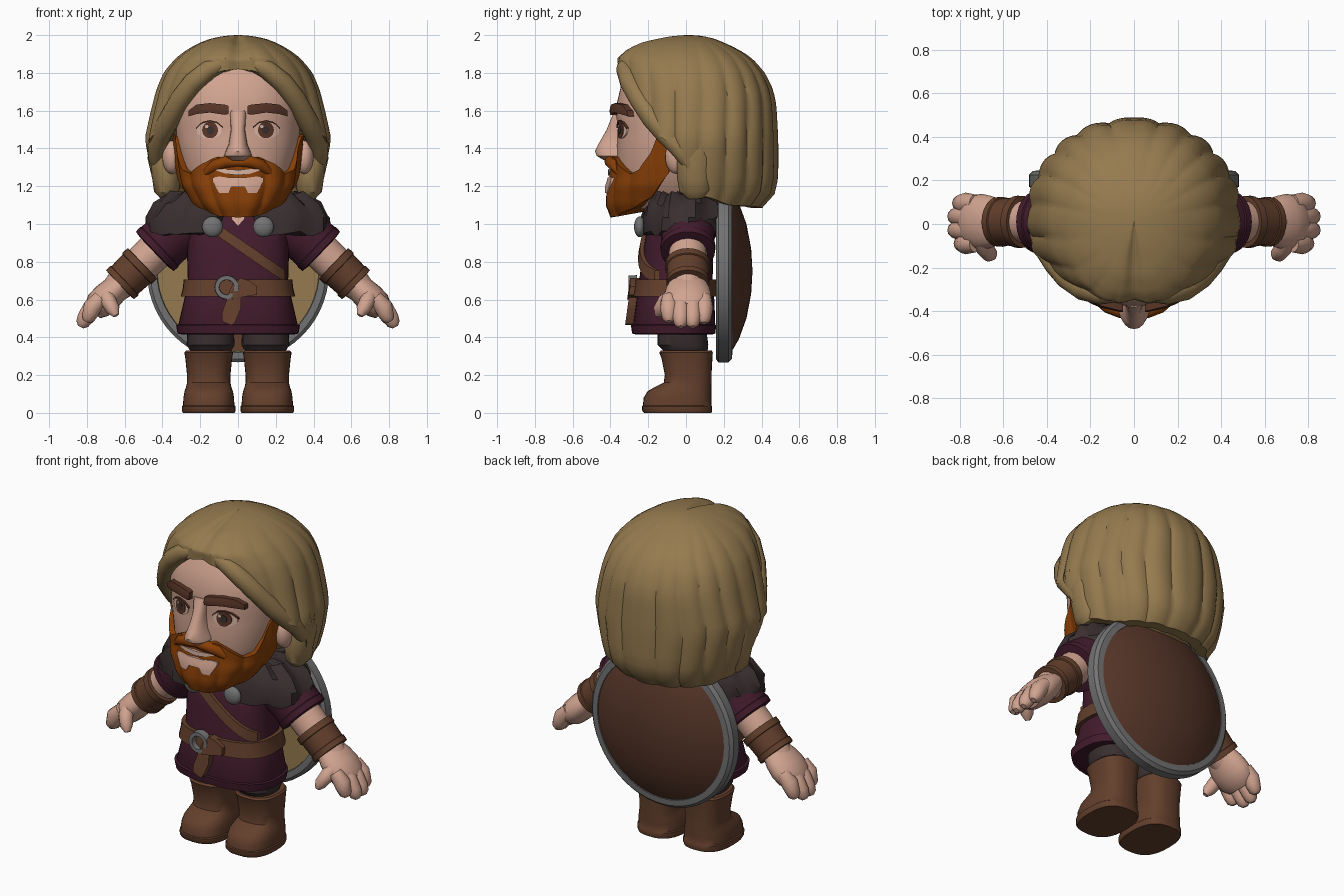
import bpy, bmesh, math, random
from mathutils import Vector, Matrix

if "Cube" in bpy.data.objects:
    bpy.data.objects.remove(bpy.data.objects["Cube"])

random.seed(4)
TAU = math.tau


def material(name, rgb):
    m = bpy.data.materials.new(name)
    m.diffuse_color = (*rgb, 1)
    m.use_nodes = True
    m.node_tree.nodes["Principled BSDF"].inputs["Base Color"].default_value = m.diffuse_color
    return m


HAIR = material("blond hair", (0.30, 0.195, 0.078))
SKIN = material("skin", (0.64, 0.37, 0.28))
BEARD = material("ginger beard", (0.25, 0.05, 0.002))
BROW = material("dark brown", (0.10, 0.036, 0.02))
TUNIC = material("plum cloth", (0.055, 0.011, 0.025))
LEATHER = material("leather", (0.125, 0.05, 0.025))
FUR = material("charcoal fur", (0.042, 0.028, 0.029))
METAL = material("grey metal", (0.17, 0.17, 0.17))
WOOD = material("shield brown", (0.095, 0.037, 0.022))
PALE = material("pale", (0.70, 0.46, 0.37))


def lerp(tab, z):
    """Interpolate rows keyed by their first value."""
    if z <= tab[0][0]:
        return tab[0][1:]
    for a, b in zip(tab, tab[1:]):
        if z <= b[0]:
            f = (z - a[0]) / (b[0] - a[0])
            return [p + (q - p) * f for p, q in zip(a[1:], b[1:])]
    return tab[-1][1:]


def section(a, w, yf, yb, cy, e):
    """Point on a rounded outline; angle 0 is the front."""
    s, c = math.sin(a), math.cos(a)
    x = w * math.copysign(abs(s) ** (2 / e), s)
    y = abs(c) ** (2 / e) * ((yf - cy) if c > 0 else (yb - cy))
    return x, cy + y


def finish(name, bm, mat):
    bmesh.ops.remove_doubles(bm, verts=bm.verts, dist=1e-5)
    bmesh.ops.recalc_face_normals(bm, faces=bm.faces)
    me = bpy.data.meshes.new(name)
    bm.to_mesh(me)
    bm.free()
    me.materials.append(mat)
    ob = bpy.data.objects.new(name, me)
    bpy.context.collection.objects.link(ob)
    return ob


def skin_loops(name, rows, mat, caps=True):
    """Join a row of closed loops into a surface."""
    bm = bmesh.new()
    vs = [[bm.verts.new(p) for p in r] for r in rows]
    n = len(vs[0])
    for a, b in zip(vs, vs[1:]):
        for i in range(n):
            bm.faces.new((a[i], a[(i + 1) % n], b[(i + 1) % n], b[i]))
    if caps:
        bm.faces.new(vs[0])
        bm.faces.new(vs[-1])
    return finish(name, bm, mat)


def loft(name, tab, mat, cx=0, cy=None, e=2.3, n=32, grow=0):
    rows = []
    for z, w, yf, yb in tab:
        c = (yf + yb) / 2 if cy is None else cy
        ring = [section(TAU * i / n, w + grow, yf - grow, yb + grow, c, e) for i in range(n)]
        rows.append([(x + cx, y, z) for x, y in ring])
    return skin_loops(name, rows, mat)


def front_of(tab, cy=None, e=2.3):
    def f(x, z):
        w, yf, yb = lerp(tab, z)
        c = (yf + yb) / 2 if cy is None else cy
        return c + (yf - c) * max(0, 1 - min(1, abs(x / w)) ** e) ** (1 / e)
    return f


def strip(name, cols, surf, off, mat, n=4):
    """Thin plate following a surface; columns are x, low z, high z."""
    rows = []
    for x, lo, hi in cols:
        zs = [lo + (hi - lo) * i / n for i in range(n + 1)]
        rows.append([(x, surf(x, z) - off, z) for z in zs]
                    + [(x, surf(x, z) + 0.02, z) for z in reversed(zs)])
    return skin_loops(name, rows, mat)


def oval(cx, cz, rx, rz):
    return [(cx - rx * math.cos(math.pi * i / 12), cz - rz * math.sin(math.pi * i / 12) - 1e-4,
             cz + rz * math.sin(math.pi * i / 12) + 1e-4) for i in range(13)]


def tube(name, pts, mat, n=16, k=1):
    """Round tube through x, y, z, radius points; k stretches it sideways."""
    ps, rows = [Vector(p[:3]) for p in pts], []
    for i, p in enumerate(ps):
        d = (ps[min(i + 1, len(ps) - 1)] - ps[max(i - 1, 0)]).normalized()
        u = d.cross(Vector((0, 1, 0))).normalized()
        v = u.cross(d) * k
        rows.append([p + pts[i][3] * (u * math.cos(TAU * j / n) + v * math.sin(TAU * j / n)) for j in range(n)])
    return skin_loops(name, rows, mat)


def lathe(name, prof, mat, cx, cz, n=48):
    rows = [[(cx + r * math.cos(TAU * i / n), y, cz + r * math.sin(TAU * i / n)) for i in range(n)]
            for r, y in prof]
    return skin_loops(name, rows, mat, caps=False)


def ball(name, c, r, mat):
    bm = bmesh.new()
    bmesh.ops.create_uvsphere(bm, u_segments=24, v_segments=14, radius=1)
    bm.transform(Matrix.Translation(c) @ Matrix.Diagonal((*r, 1)))
    return finish(name, bm, mat)


# Head, neck and nose
head = [(1.08, .15, -.28, .1), (1.15, .24, -.34, .14), (1.3, .30, -.37, .2), (1.45, .325, -.365, .22),
        (1.52, .33, -.36, .22), (1.6, .33, -.375, .22), (1.75, .31, -.34, .2), (1.88, .22, -.25, .14)]
loft("head", head, SKIN, cy=-.08, n=48)
face = front_of(head, -.08)
loft("neck", [(.95, .13, -.13, .12), (1.2, .13, -.2, .12)], SKIN)
loft("nose", [(1.335, .05, -.43, -.3), (1.36, .074, -.472, -.3), (1.385, .066, -.482, -.3),
              (1.42, .05, -.465, -.3), (1.5, .037, -.42, -.3), (1.6, .045, -.38, -.3)], SKIN, cy=-.36, n=20)

# Beard, swept round the jaw as one solid
jaw = [(1.04, .19, -.40, 0), (1.1, .25, -.425, 0), (1.2, .31, -.42, 0), (1.25, .32, -.405, 0),
       (1.32, .33, -.405, 0), (1.48, .345, -.37, 0)]
top_edge = [(0, 1.33), (17, 1.355), (32, 1.32), (50, 1.265), (62, 1.285), (72, 1.37), (78, 1.46), (89, 1.48)]
low_edge = [(0, 1.035), (28, 1.04), (42, 1.06), (60, 1.09), (75, 1.14), (89, 1.27)]
rows = []
for i in range(-60, 61):
    deg = 89 * i / 60
    lo, hi = lerp(low_edge, abs(deg))[0], lerp(top_edge, abs(deg))[0]
    loop = []
    for j in range(11):
        z = lo + (hi - lo) * j / 10
        w, yf, _ = lerp(jaw, z)
        g = .014 * (abs(math.sin(math.radians(deg) * 7 + 2 * (z - 1.2))) - .7)
        x, y = section(math.radians(deg), w + g, yf - g, .2, -.08, 2.3)
        loop.append((x, y, z))
    (x0, y0, z0), (x1, y1, z1) = loop[0], loop[-1]
    rows.append([(x0 * .45, -.08 + (y0 + .08) * .45, z0 + .03)] + loop
                + [(x1 * .82, -.08 + (y1 + .08) * .82, z1)])
skin_loops("beard", rows, BEARD)
chin = front_of(jaw, -.08)
strip("lower_lip", [(-.135, 1.225, 1.245), (-.10, 1.165, 1.252), (-.05, 1.165, 1.245), (-.035, 1.195, 1.245),
                    (.035, 1.195, 1.245), (.05, 1.165, 1.245), (.10, 1.165, 1.252), (.135, 1.225, 1.245)],
      chin, .009, SKIN)
strip("smile", [(-.12, 1.285, 1.29), (-.06, 1.265, 1.29), (0, 1.258, 1.286), (.06, 1.265, 1.29),
                (.12, 1.285, 1.29)], chin, .009, PALE)

for s, side in ((1, "left"), (-1, "right")):
    # Facial details
    tube(side + "_moustache", [(0, -.40, 1.325, .02), (s * .06, -.40, 1.33, .032), (s * .12, -.375, 1.31, .034),
                               (s * .18, -.345, 1.265, .016)], BEARD, 12)
    strip(side + "_eye_white", oval(s * .152, 1.495, .066, .042), face, .006, PALE)
    strip(side + "_iris", oval(s * .148, 1.497, .042, .043), face, .009, BROW)
    strip(side + "_pupil", oval(s * .146, 1.497, .02, .022), face, .012, FUR)
    strip(side + "_eye_glint", oval(s * .146 - .02, 1.516, .009, .009), face, .014, PALE)
    strip(side + "_upper_lid", [(s * x, z, z + .008) for x, z in
                                ((.08, 1.507), (.11, 1.533), (.15, 1.542), (.19, 1.532), (.222, 1.503))],
          face, .012, BROW)
    strip(side + "_eyebrow", [(s * x, a, b) for x, a, b in
                              ((.05, 1.582, 1.625), (.07, 1.578, 1.632), (.15, 1.59, 1.64),
                               (.22, 1.582, 1.632), (.262, 1.57, 1.60))], face, .032, BROW)
    ball(side + "_ear", (s * .35, -.05, 1.355), (.05, .06, .09), SKIN)

    # Arm, running from the shoulder down and outwards
    def arm(t, r, y=.01, up=0):
        return (s * (.30 + .722 * t + .692 * up), y, .99 - .692 * t + .722 * up, r)
    tube(side + "_sleeve", [arm(-.12, .11), arm(0, .15), arm(.1, .142), arm(.155, .142), arm(.16, .147),
                            arm(.195, .144), arm(.2, .11)], TUNIC, 24)
    tube(side + "_arm", [arm(.05, .1), arm(.25, .1), arm(.42, .088), arm(.5, .072)], SKIN, 20)
    tube(side + "_bracer", [arm(.285, .09), arm(.287, .112), arm(.325, .113), arm(.328, .106), arm(.415, .102),
                            arm(.418, .108), arm(.45, .107), arm(.452, .08)], LEATHER, 24, 1.06)
    tube(side + "_palm", [arm(.43, .06), arm(.49, .074), arm(.55, .08), arm(.61, .076), arm(.65, .055)],
         SKIN, 20, 1.6)
    for i, (y, tip) in enumerate(((-.09, .715), (-.028, .755), (.035, .755), (.095, .725))):
        tube(f"{side}_finger_{i + 1}", [arm(.57, .04, y, .02), arm(.64, .049, y, .015), arm(tip - .05, .043, y),
                                        arm(tip - .017, .035, y, -.012), arm(tip, .016, y, -.018)], SKIN, 12)
    tube(side + "_thumb", [(s * .70, -.06, .63, .04), (s * .685, -.11, .59, .042), (s * .66, -.14, .545, .036),
                           (s * .645, -.15, .515, .016)], SKIN, 12)

    # Legs and boots
    loft(side + "_trouser_leg", [(.31, .10, -.11, .11), (.335, .112, -.125, .115), (.36, .127, -.15, .118),
                                 (.5, .12, -.15, .1)], FUR, s * .145)
    loft(side + "_boot", [(0, .137, -.222, .135), (.012, .142, -.232, .138), (.035, .142, -.233, .138),
                          (.04, .136, -.228, .135), (.08, .134, -.224, .135), (.115, .128, -.203, .135),
                          (.137, .12, -.165, .135), (.16, .115, -.118, .135), (.2, .115, -.112, .135),
                          (.29, .124, -.13, .14), (.32, .129, -.142, .142), (.33, .12, -.133, .136)],
         LEATHER, s * .155, e=2.6)
    ball(side + "_clasp", (s * .135, -.245, .985), (.055, .03, .055), METAL)
    # Swept fringe along the hairline, and the lock tucked behind the ear
    tube(side + "_fringe", [(s * .005, -.285, 1.86, .03), (s * .07, -.315, 1.855, .042),
                            (s * .15, -.32, 1.82, .05), (s * .235, -.295, 1.75, .055),
                            (s * .305, -.245, 1.66, .055), (s * .36, -.18, 1.56, .055),
                            (s * .405, -.11, 1.48, .055), (s * .43, -.045, 1.41, .05),
                            (s * .435, -.005, 1.35, .042), (s * .435, .02, 1.30, .02)], HAIR, 14)
    tube(side + "_hair_lock", [(s * .42, .05, 1.46, .05), (s * .405, .05, 1.36, .075), (s * .38, .05, 1.25, .075),
                               (s * .375, .055, 1.18, .07), (s * .365, .06, 1.145, .045)], HAIR, 16, 1.3)

# Hair: lobed shell whose lower edge changes round the head
tab = [(0, 0, .02, .02), (.14, .145, -.16, .15), (.2, .2, -.25, .2), (.28, .27, -.33, .28),
       (.346, .325, -.375, .345), (.447, .392, -.375, .415), (.54, .43, -.37, .46), (.608, .45, -.37, .475),
       (.742, .49, -.36, .485), (.837, .462, -.33, .485), (.9, .43, -.3, .48), (.93, .41, -.28, .455),
       (.955, .37, -.25, .40)]
edge = [(0, 1.82), (12, 1.81), (28, 1.76), (45, 1.66), (58, 1.53), (68, 1.46), (82, 1.40), (88, 1.30),
        (93, 1.16), (120, 1.10), (180, 1.085)]
N, T = 168, 24
rows = []
for j in range(T + 3):
    t = min(1, .015 + .985 * j / T)
    ring = []
    for i in range(N):
        a = TAU * i / N
        d = min(a, TAU - a)
        q = t * math.sqrt(2 - lerp(edge, math.degrees(d))[0])
        w, yf, yb = lerp(tab, q)
        x, y = section(a, w, yf, yb, .02, 2.15)
        lobe = abs(math.sin(9.5 * d + .6 * math.sin(3 * q + 2 * d))) ** .7
        part = math.exp(-(d / .16) ** 2)
        k = 1 + .042 * min(1, 1.6 * q) * (lobe - .8) - .08 * part * t
        z = 2 - q * q - .02 * part * math.sin(math.pi * t)
        if j == T + 1:
            k *= .84
        if j == T + 2:
            k, z = .45, 1.45
        ring.append((x * k, .02 + (y - .02) * k, z))
    rows.append(ring)
skin_loops("hair", rows, HAIR)
ball("hair_underside", (0, .19, 1.33), (.35, .235, .235), HAIR)

# Tunic, hem and belt
body = [(.42, .295, -.265, .14), (.47, .315, -.28, .155), (.6, .285, -.262, .15), (.68, .265, -.25, .14),
        (.85, .27, -.23, .145), (1.0, .27, -.2, .14), (1.1, .15, -.12, .1)]
loft("tunic", body, TUNIC, n=40, e=2.6)
loft("tunic_hem", [(.415, .295, -.265, .14), (.42, .32, -.285, .155), (.465, .328, -.292, .16),
                   (.47, .30, -.27, .15)], TUNIC, n=40, e=2.6)
chest = front_of(body, e=2.6)
loft("belt", [(z, *lerp(body, z)) for z in (.615, .66, .705)], LEATHER, n=40, e=2.6, grow=.022)
strip("chest_strap", [(-.15 + .04 * i, .965 - .0275 * i, 1.03 - .0275 * i) for i in range(11)],
      chest, .022, LEATHER)
strip("belt_tail", [(-.085, .485, .53), (-.04, .465, .66), (-.02, .47, .69), (.015, .55, .70)],
      chest, .042, LEATHER)
strip("belt_knot", [(-.03, .60, .66), (.01, .61, .715), (.06, .62, .70), (.1, .625, .67)], chest, .05, LEATHER)
lathe("buckle", [(.038, -.26), (.04, -.305), (.062, -.305), (.064, -.26), (.038, -.26)], METAL, -.06, .665, 24)
strip("open_neck", [(-.035, 1.03, 1.06), (0, .99, 1.06), (.035, 1.03, 1.06)], chest, .008, SKIN)

# Fur mantle, clumped and open at the front
mantle = [(.15, -.09, .1, 1.08), (.25, -.13, .15, 1.16), (.35, -.18, .20, 1.165), (.435, -.22, .23, 1.105),
          (.485, -.245, .24, 1.03), (.475, -.245, .23, .965), (.34, -.17, .16, .96)]
rows = []
for i in range(45):
    a = math.radians(12 + 336 * i / 44)
    loop = []
    for j, (w, yf, yb, z) in enumerate(mantle):
        g = random.uniform(-.008, .008) + .012 * math.sin(i * 1.45 + j * .9)
        x, y = section(a, w + g, yf - g, yb + g * .5, -.02, 2.2)
        loop.append((x, y, z + g * .8 - (.025 * abs(math.sin(i * .8)) if j > 4 else 0)))
    rows.append(loop)
skin_loops("fur_mantle", rows, FUR)

# Round shield worn on the back
lathe("shield_inside", [(0, .172), (.44, .172), (.44, .2), (0, .2)], HAIR, 0, .75)
lathe("shield_rim", [(.425, .18), (.43, .158), (.465, .158), (.482, .172), (.482, .225), (.465, .243),
                     (.43, .246), (.425, .22), (.425, .18)], METAL, 0, .75, 56)
lathe("shield_back", [(0, .205), (.435, .205), (.432, .238), (.36, .28), (.25, .32), (.12, .345), (0, .352)],
      WOOD, 0, .75)
strip("shield_strap", [(-.04, .33, .5), (.03, .33, .5)], lambda x, z: .17, .008, LEATHER)

# Smooth shading that keeps creases sharp
for ob in bpy.context.collection.objects:
    ob.select_set(True)
    bpy.context.view_layer.objects.active = ob
bpy.ops.object.shade_smooth_by_angle(angle=math.radians(38))
